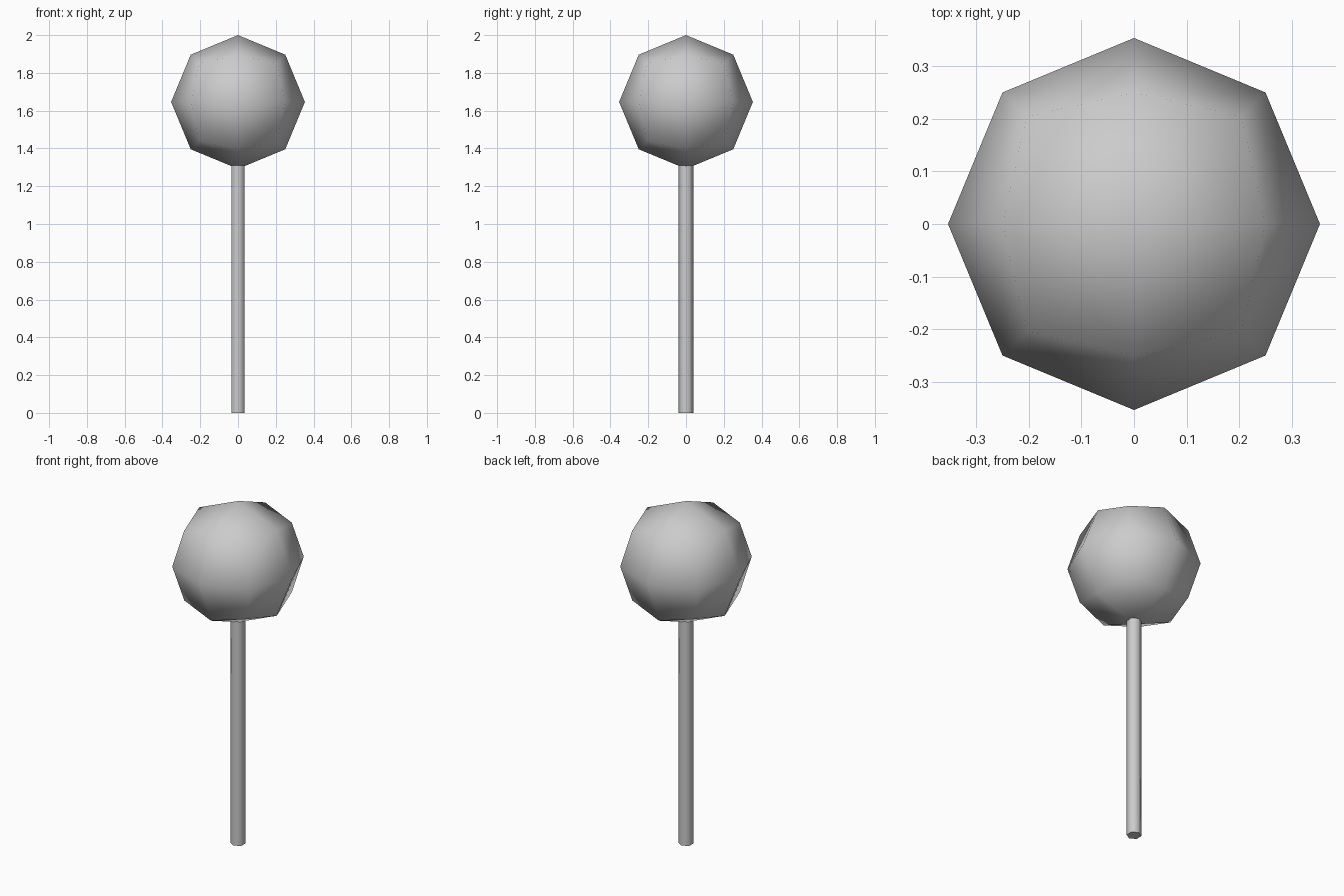
import bpy, bmesh, math

if "Cube" in bpy.data.objects:
    bpy.data.objects.remove(bpy.data.objects["Cube"])

RADIUS = 0.354
CENTRE_Z = 2.0 - RADIUS

# Ball: a once-subdivided cube pushed out onto a sphere
bm = bmesh.new()
bmesh.ops.create_cube(bm, size=2)
bmesh.ops.subdivide_edges(bm, edges=bm.edges[:], cuts=1, use_grid_fill=True)


def is_edge_midpoint(v):
    return sum(abs(c) > 0.01 for c in v.co) == 2


# Split every quad between the two cube-edge midpoints
for face in bm.faces[:]:
    mids = [v for v in face.verts if is_edge_midpoint(v)]
    if len(face.verts) == 4 and len(mids) == 2:
        bmesh.utils.face_split(face, mids[0], mids[1])
for v in bm.verts:
    v.co = v.co.normalized() * RADIUS
for face in bm.faces:
    face.smooth = True
bm.normal_update()

mesh = bpy.data.meshes.new("ball")
bm.to_mesh(mesh)
bm.free()
ball = bpy.data.objects.new("ball", mesh)
ball.location.z = CENTRE_Z
bpy.context.collection.objects.link(ball)

# Stick: thin hexagonal rod with smooth sides, points along y
stick_top = 1.31
bpy.ops.mesh.primitive_cylinder_add(vertices=6, radius=0.04, depth=stick_top,
                                    location=(0, 0, stick_top / 2))
stick = bpy.context.object
stick.name = "stick"
bpy.ops.object.shade_smooth_by_angle(angle=math.radians(65))
